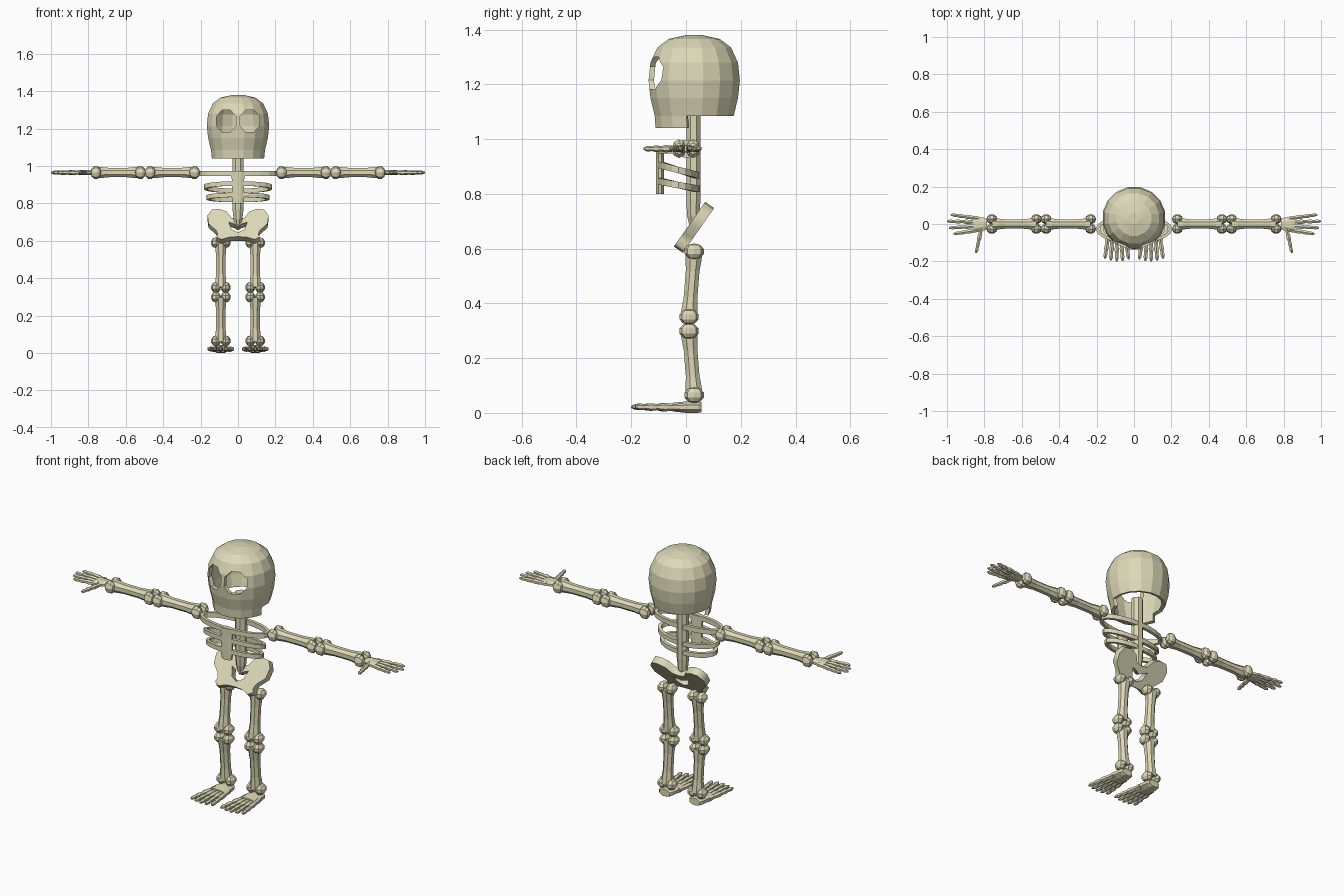
import bpy, bmesh, math
from mathutils import Vector, Matrix

if "Cube" in bpy.data.objects:
    bpy.data.objects.remove(bpy.data.objects["Cube"])

bone = bpy.data.materials.new("pale bone")
bone.diffuse_color = (0.72, 0.69, 0.48, 1)
bone.use_nodes = True
bone.node_tree.nodes["Principled BSDF"].inputs["Base Color"].default_value = bone.diffuse_color


def finish(bm, name, mirror=False):
    me = bpy.data.meshes.new(name)
    bm.to_mesh(me)
    bm.free()
    me.materials.append(bone)
    ob = bpy.data.objects.new(name, me)
    bpy.context.collection.objects.link(ob)
    if mirror:
        ob.modifiers.new("mirror", 'MIRROR').use_mirror_merge = False
    return ob


def tube(bm, path, radii, n=8, cap_start=True):
    """Faceted tube; radii are numbers or (across, other) pairs."""
    pts = [Vector(p) for p in path]
    d = (pts[-1] - pts[0]).normalized()
    ref = Vector((1, 0, 0)) if abs(d.y) > 0.7 else Vector((0, 1, 0))
    u = (ref - d * ref.dot(d)).normalized()
    v = d.cross(u)
    rings = []
    for p, r in zip(pts, radii):
        r1, r2 = r if isinstance(r, tuple) else (r, r)
        angs = [(i + 0.5) * math.tau / n for i in range(n)]
        rings.append([bm.verts.new(p + u * r1 * math.cos(a) + v * r2 * math.sin(a)) for a in angs])
    for a, b in zip(rings, rings[1:]):
        for i in range(n):
            j = (i + 1) % n
            bm.faces.new((a[i], a[j], b[j], b[i]))
    if cap_start:
        bm.faces.new(rings[0][::-1])
    bm.faces.new(rings[-1])
    return rings


def knob(bm, c, size, axis):
    rot = Matrix.Rotation(math.pi / 2, 4, 'Y') if axis == 'x' else Matrix()
    m = Matrix.Translation(c) @ Matrix.Diagonal((*size, 1)) @ rot
    bmesh.ops.create_uvsphere(bm, u_segments=8, v_segments=5, radius=1, matrix=m)


def long_bone(bm, a, b, axis):
    """Shaft with a pair of knobs at each end."""
    a, b = Vector(a), Vector(b)
    ts = (0, 0.15, 0.3, 0.7, 0.85, 1)
    tube(bm, [a.lerp(b, t) for t in ts], (0.034, 0.031, 0.027, 0.027, 0.031, 0.034))
    for c in (a, b):
        for s in (-1, 1):
            if axis == 'x':
                knob(bm, c + Vector((0, s * 0.026, 0)), (0.029, 0.027, 0.036), 'x')
            else:
                knob(bm, c + Vector((s * 0.026, 0, 0)), (0.027, 0.037, 0.029), 'z')


def digit(bm, a, b, r=0.012):
    """Finger or toe: tapering phalanges with thicker joints."""
    a, b = Vector(a), Vector(b)
    ts = (0, 0.18, 0.36, 0.42, 0.52, 0.64, 0.69, 0.78, 0.87, 0.91, 1)
    fs = (1, 0.8, 1, 1, 0.7, 0.9, 0.9, 0.65, 0.8, 0.75, 0.3)
    tube(bm, [a.lerp(b, t) for t in ts], [r * f for f in fs], 6)


# skull shell with jaw and eye sockets
bm = bmesh.new()
prof = [(0.147, 1.085), (0.163, 1.15), (0.17, 1.215), (0.163, 1.28),
        (0.137, 1.335), (0.095, 1.366), (0.03, 1.38)]
rings = tube(bm, [(0, 0.03, z) for r, z in prof], [r for r, z in prof], 16, cap_start=False)
rim = [e for e in bm.edges if e.is_boundary and all(v.co.y < 0.01 for v in e.verts)]
jaw = bmesh.ops.extrude_edge_only(bm, edges=rim)["geom"]
for v in jaw:
    if isinstance(v, bmesh.types.BMVert):
        v.co = Vector((v.co.x * 0.97, v.co.y + 0.003, 1.04))
bmesh.ops.recalc_face_normals(bm, faces=bm.faces)
if max(bm.faces, key=lambda f: f.calc_center_median().z).normal.z < 0:
    bmesh.ops.reverse_faces(bm, faces=bm.faces)
skull = finish(bm, "skull")
solid = skull.modifiers.new("thickness", 'SOLIDIFY')
solid.thickness, solid.offset = 0.02, -1

bm = bmesh.new()
for s in (-1, 1):
    tube(bm, [(s * 0.063, -0.3, 1.24), (s * 0.063, -0.005, 1.24)], [(0.057, 0.064)] * 2)
cutter = finish(bm, "eye_socket_cutter")
cutter.hide_render = True
cutter.display_type = 'WIRE'
cut = skull.modifiers.new("eye sockets", 'BOOLEAN')
cut.object, cut.operation, cut.solver = cutter, 'DIFFERENCE', 'EXACT'

# spine and neck
bm = bmesh.new()
tube(bm, [(0, 0.027, z) for z in (0.67, 0.72, 0.78, 1.12)],
     [(0.012, 0.012), (0.025, 0.026), (0.028, 0.033), (0.028, 0.033)])
finish(bm, "spine")

# breastbone
bm = bmesh.new()
tube(bm, [(0, -0.095, z) for z in (0.80, 0.83, 0.93, 0.972)],
     [(0.016, 0.03), (0.016, 0.036), (0.016, 0.036), (0.016, 0.045)])
finish(bm, "breastbone")


# shoulder ring and ribs
def rib(name, z, ax, slope, h, n=20):
    bm = bmesh.new()
    loops = []
    for i in range(n):
        c, s = math.cos(i * math.tau / n), math.sin(i * math.tau / n)
        loops.append([bm.verts.new((c * (ax - t), -0.027 + s * (0.078 - t), z - s * slope + k))
                      for t, k in ((0, -h), (0, h), (0.018, h), (0.018, -h))])
    for i in range(n):
        a, b = loops[i], loops[(i + 1) % n]
        for j in range(4):
            k = (j + 1) % 4
            bm.faces.new((a[j], b[j], b[k], a[k]))
    bmesh.ops.recalc_face_normals(bm, faces=bm.faces)
    finish(bm, name)


rib("shoulder_ring", 0.96, 0.205, 0, 0.013)
rib("upper_rib", 0.887, 0.183, 0.02, 0.012)
rib("lower_rib", 0.832, 0.168, 0.014, 0.012)

# pelvis: tilted plate with a central opening
half = [(0, 0.03), (0.035, 0.035), (0.06, 0.075), (0.10, 0.093), (0.14, 0.088), (0.163, 0.05),
        (0.158, -0.003), (0.118, -0.045), (0.108, -0.07), (0.115, -0.09), (0.09, -0.106),
        (0.045, -0.09), (0, -0.088)]
hole = [(0, -0.018), (0.02, -0.005), (0.05, 0.008), (0.034, -0.04), (0, -0.06)]
cu = bpy.data.curves.new("pelvis", 'CURVE')
cu.dimensions, cu.fill_mode, cu.extrude = '2D', 'BOTH', 0.02
for side in (half, hole):
    loop = side + [(-x, v) for x, v in side[-2:0:-1]]
    sp = cu.splines.new('POLY')
    sp.points.add(len(loop) - 1)
    for p, (x, v) in zip(sp.points, loop):
        p.co = (x, v, 0, 1)
    sp.use_cyclic_u = True
cu.materials.append(bone)
pelvis = bpy.data.objects.new("pelvis", cu)
bpy.context.collection.objects.link(pelvis)
pelvis.location = (0, 0.033, 0.683)
pelvis.rotation_euler.x = math.radians(55)
bpy.context.view_layer.objects.active = pelvis
pelvis.select_set(True)
bpy.ops.object.convert(target='MESH')

# arms
bm = bmesh.new()
long_bone(bm, (0.232, 0, 0.965), (0.47, 0, 0.965), 'x')
long_bone(bm, (0.522, 0, 0.965), (0.76, 0, 0.965), 'x')
finish(bm, "arms", True)

# hands: palm, four fingers and a thumb
bm = bmesh.new()
tube(bm, [(0.785, 0, 0.965), (0.80, 0, 0.965), (0.845, -0.002, 0.965), (0.86, -0.003, 0.965)],
     [(0.028, 0.013), (0.036, 0.015), (0.046, 0.014), (0.04, 0.011)])
for y0, y1, x1 in ((0.03, 0.05, 0.98), (0.01, 0.015, 1.0), (-0.011, -0.021, 0.99), (-0.032, -0.053, 0.965)):
    digit(bm, (0.83, y0, 0.965), (x1, y1, 0.965), 0.013)
digit(bm, (0.815, -0.02, 0.965), (0.845, -0.155, 0.965), 0.013)
finish(bm, "hands", True)

# legs
bm = bmesh.new()
long_bone(bm, (0.092, 0.03, 0.59), (0.092, 0.011, 0.351), 'z')
long_bone(bm, (0.092, 0.011, 0.299), (0.092, 0.03, 0.065), 'z')
finish(bm, "legs", True)

# feet: heel block and five toes
bm = bmesh.new()
tube(bm, [(0.092, y, 0.021) for y in (0.056, 0.045, 0.0, -0.05)],
     [(0.034, 0.02), (0.043, 0.0225), (0.05, 0.0225), (0.056, 0.017)])
for i, y1 in zip(range(-2, 3), (-0.19, -0.198, -0.2, -0.196, -0.185)):
    digit(bm, (0.092 + i * 0.019, -0.01, 0.02), (0.092 + i * 0.032, y1, 0.022), 0.015)
finish(bm, "feet", True)
